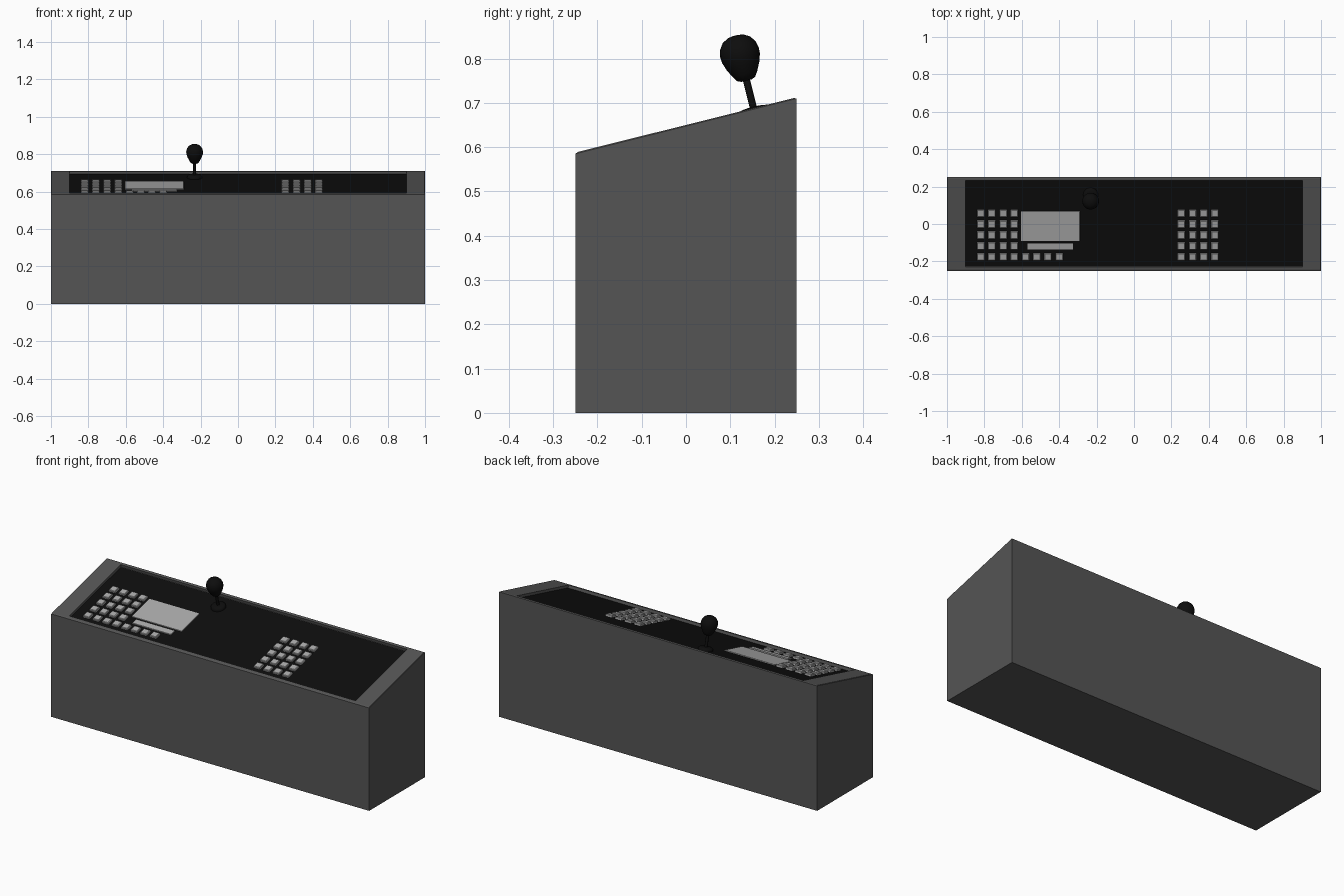
import bpy, bmesh, math
from mathutils import Matrix

if "Cube" in bpy.data.objects:
    bpy.data.objects.remove(bpy.data.objects["Cube"])

# Sloped-top frame: local x/y lie on the console top, local z is its normal
SLOPE = Matrix.Translation((0, 0, 0.65)) @ Matrix.Rotation(math.atan(0.25), 4, 'X')
DEPTH = 0.015


def material(name, v):
    m = bpy.data.materials.new(name)
    m.diffuse_color = (v, v, v, 1)
    m.use_nodes = True
    m.node_tree.nodes["Principled BSDF"].inputs["Base Color"].default_value = m.diffuse_color
    return m


GREY = material("dark_grey", 0.09)
BLACK = material("black", 0.004)
LIGHT = material("light_grey", 0.4)


def finish(bm, name, mat, matrix=Matrix.Identity(4), smooth=False):
    bmesh.ops.recalc_face_normals(bm, faces=bm.faces)
    me = bpy.data.meshes.new(name)
    bm.to_mesh(me)
    bm.free()
    me.materials.append(mat)
    ob = bpy.data.objects.new(name, me)
    bpy.context.collection.objects.link(ob)
    ob.matrix_world = matrix
    if smooth:
        bpy.ops.object.select_all(action='DESELECT')
        ob.select_set(True)
        bpy.context.view_layer.objects.active = ob
        bpy.ops.object.shade_smooth_by_angle(angle=math.radians(40))
    return ob


def loft(bm, loops):
    """Bridge a stack of vertex loops and cap both ends."""
    rings = [[bm.verts.new(p) for p in loop] for loop in loops]
    n = len(rings[0])
    for a, b in zip(rings, rings[1:]):
        for i in range(n):
            j = (i + 1) % n
            bm.faces.new((a[i], a[j], b[j], b[i]))
    bm.faces.new(rings[0])
    bm.faces.new(rings[-1])


def rect(cx, cy, hx, hy, z):
    return [(cx - hx, cy - hy, z), (cx + hx, cy - hy, z),
            (cx + hx, cy + hy, z), (cx - hx, cy + hy, z)]


def section(hx, y0, z0, y1, z1):
    return [(-hx, y0, z0), (hx, y0, z0), (hx, y1, z1), (-hx, y1, z1)]


def block(name, x0, x1, v0, v1, w0, w1, mat, taper=0.0):
    bm = bmesh.new()
    cx, cy, hx, hy = (x0 + x1) / 2, (v0 + v1) / 2, (x1 - x0) / 2, (v1 - v0) / 2
    loft(bm, [rect(cx, cy, hx, hy, w0), rect(cx, cy, hx - taper, hy - taper, w1)])
    return finish(bm, name, mat, SLOPE)


def lathe(name, profile, mat, x, v, sides=20):
    bm = bmesh.new()
    loft(bm, [[(r * math.cos(2 * math.pi * i / sides), r * math.sin(2 * math.pi * i / sides), z)
               for i in range(sides)] for r, z in profile])
    return finish(bm, name, mat, SLOPE @ Matrix.Translation((x, v, 0)), True)


def keypad(name, cells):
    bm = bmesh.new()
    for x, v in cells:
        loft(bm, [rect(x, v, 0.02, 0.02, -DEPTH), rect(x, v, 0.02, 0.02, -0.006),
                  rect(x, v, 0.017, 0.017, -0.003)])
    return finish(bm, name, LIGHT, SLOPE)


# Console body: box with a sloped, recessed top
bm = bmesh.new()
loft(bm, [section(1, -0.25, 0, 0.25, 0),
          section(1, -0.25, 0.585, 0.25, 0.71),
          section(0.998, -0.243, 0.5895, 0.243, 0.7108),
          section(0.9, -0.23, 0.5925, 0.232, 0.708),
          section(0.9, -0.226, 0.5765, 0.236, 0.692)])
finish(bm, "console_body", GREY)

# Black control panel lining the recess
block("control_panel", -0.9, 0.9, -0.234, 0.236, -DEPTH - 0.003, -DEPTH, BLACK)

# Key groups: left pad with extended bottom row, right pad
rows = [0.057 - 0.06 * r for r in range(5)]
left = [(-0.82 + 0.06 * c, v) for c in range(4) for v in rows]
left += [(-0.58 + 0.06 * c, rows[-1]) for c in range(4)]
keypad("left_keys", left)
keypad("right_keys", [(0.253 + 0.06 * c, v) for c in range(4) for v in rows])

# Display and the narrow bar under it
block("display", -0.605, -0.29, -0.097, 0.068, -DEPTH, -0.011, LIGHT, 0.001)
block("display_bar", -0.57, -0.325, -0.145, -0.108, -DEPTH, -0.009, LIGHT, 0.001)

# Joystick: base boot, shaft and knob
JX, JV = -0.232, 0.157
lathe("joystick_base", [(0.04, -DEPTH), (0.039, -0.006), (0.033, 0.0),
                        (0.022, 0.002), (0.012, 0.003)], BLACK, JX, JV)
lathe("joystick_shaft", [(0.008, -DEPTH), (0.008, 0.08)], BLACK, JX, JV, 12)
lathe("joystick_knob", [(0.012, 0.064), (0.021, 0.068), (0.029, 0.08), (0.038, 0.098),
                        (0.044, 0.116), (0.045, 0.13), (0.041, 0.146), (0.032, 0.159),
                        (0.018, 0.167), (0.005, 0.169)], BLACK, JX, JV)
